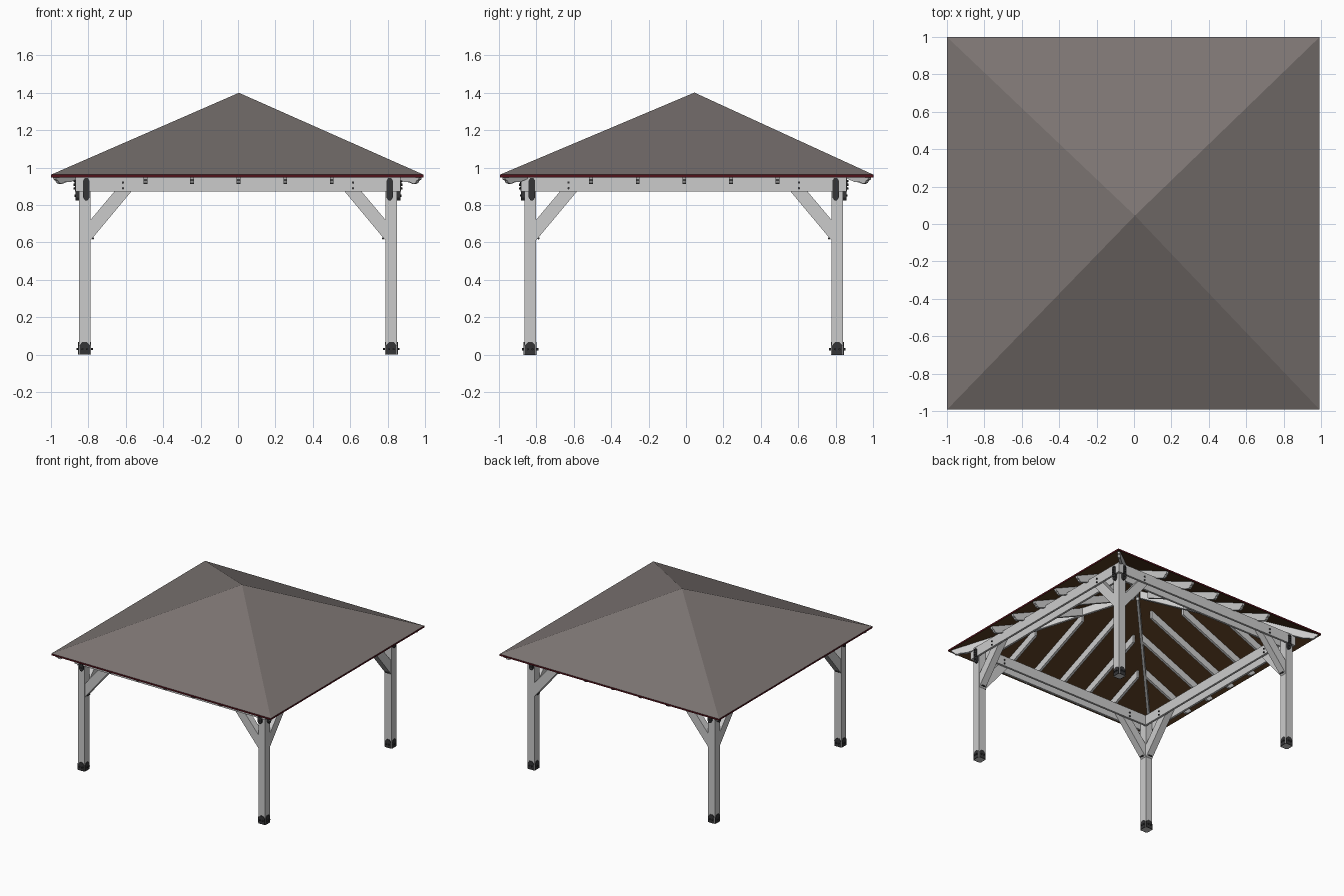
import bpy, bmesh, math
from mathutils import Matrix, Vector

if "Cube" in bpy.data.objects:
    bpy.data.objects.remove(bpy.data.objects["Cube"])

def material(name, rgb):
    m = bpy.data.materials.new(name)
    m.diffuse_color = (*rgb, 1)
    m.use_nodes = True
    m.node_tree.nodes["Principled BSDF"].inputs["Base Color"].default_value = m.diffuse_color
    return m

SHINGLE = material("shingle", (0.20, 0.175, 0.168))
WOOD = material("brown_boards", (0.09, 0.042, 0.015))
TRIM = material("dark_red_trim", (0.08, 0.006, 0.01))
STEEL = material("black_steel", (0.035, 0.035, 0.037))

def finish(name, bm, *mats):
    bmesh.ops.recalc_face_normals(bm, faces=bm.faces)
    me = bpy.data.meshes.new(name)
    bm.to_mesh(me)
    bm.free()
    for m in mats:
        me.materials.append(m)
    ob = bpy.data.objects.new(name, me)
    bpy.context.collection.objects.link(ob)
    return ob

def prism(bm, pts, y0, y1, M):
    """Outline in local x-z, extruded from y0 to y1."""
    f = bm.faces.new([bm.verts.new(M @ Vector((x, y0, z))) for x, z in pts])
    r = bmesh.ops.extrude_face_region(bm, geom=[f])
    vs = [g for g in r["geom"] if isinstance(g, bmesh.types.BMVert)]
    bmesh.ops.translate(bm, vec=M.to_3x3() @ Vector((0, y1 - y0, 0)), verts=vs)

def box(bm, x0, x1, y0, y1, z0, z1, M):
    prism(bm, [(x0, z0), (x1, z0), (x1, z1), (x0, z1)], y0, y1, M)

def bolt(bm, x, y, z, M, r=0.006, depth=0.012):
    bmesh.ops.create_cone(bm, cap_ends=True, segments=6, radius1=r, radius2=r, depth=depth,
                          matrix=M @ Matrix.Translation((x, y, z)) @ Matrix.Rotation(math.pi / 2, 4, 'X'))

CENTRE = Vector((0, -0.012, 0))
APEX = Vector((0.005, 0.045, 0))
X0, X1, Y0, Y1 = -1.0, 0.993, -0.993, 1.0
EAVE, RISE = 0.948, 0.437
# local frames of the four sides: -y points outward, x runs along the side
SIDES = [Matrix.Translation(CENTRE) @ Matrix.Rotation(k * math.pi / 2, 4, 'Z') for k in range(4)]
NAMES = ["front", "right", "back", "left"]

# Hipped roof: shingles on top, boards below, red edge
bm = bmesh.new()
corners = [(X0, Y0), (X1, Y0), (X1, Y1), (X0, Y1)]
low = [bm.verts.new((x, y, EAVE)) for x, y in corners]
top = [bm.verts.new((x, y, EAVE + 0.014)) for x, y in corners]
tip_low = bm.verts.new((APEX.x, APEX.y, EAVE + RISE))
tip_top = bm.verts.new((APEX.x, APEX.y, 1.4))
for i in range(4):
    j = (i + 1) % 4
    bm.faces.new((top[i], top[j], tip_top)).material_index = 0
    bm.faces.new((low[j], low[i], tip_low)).material_index = 1
    bm.faces.new((low[i], low[j], top[j], top[i])).material_index = 2
finish("hip_roof", bm, SHINGLE, WOOD, TRIM)

def rafter(bm, start, eave, ridge, M, half=0.01):
    """Sloping rafter with a shaped tail; local x is the distance outward."""
    def under(d):
        return EAVE + RISE * (eave - d) / (eave - ridge)
    tail = eave - 0.015
    prism(bm, [(start, under(start) - 0.002), (start, under(start) - 0.065),
               (eave - 0.13, under(eave - 0.13) - 0.065), (eave - 0.085, 0.922),
               (eave - 0.06, 0.913), (eave - 0.042, 0.918), (eave - 0.035, 0.93),
               (tail - 0.005, 0.936), (tail, under(tail) - 0.002)], -half, half, M)

eaves = [-Y0 + CENTRE.y, X1, Y1 - CENTRE.y, -X0]
shift = APEX - CENTRE
ridges = [-shift.y, shift.x, shift.y, -shift.x]

for k, M in enumerate(SIDES):
    side = NAMES[k]

    # Post
    bm = bmesh.new()
    box(bm, 0.789, 0.851, -0.851, -0.789, 0, 0.955, M)
    finish(side + "_post", bm)

    # Twin beams either side of the posts
    bm = bmesh.new()
    box(bm, -0.868, 0.851, -0.868, -0.851, 0.872, 0.955, M)
    box(bm, -0.789, 0.772, -0.789, -0.772, 0.872, 0.955, M)
    finish(side + "_beams", bm)

    # Diagonal braces
    bm = bmesh.new()
    for s in (-1, 1):
        prism(bm, [(s * x, z) for x, z in [(0.789, 0.61), (0.789, 0.72), (0.612, 0.93), (0.522, 0.93)]],
              -0.848, -0.792, M)
    finish(side + "_braces", bm)

    # Jack rafters, ending at the hips
    bm = bmesh.new()
    for n in range(-2, 3):
        u = n * 0.249 + 0.003
        start = abs(u) + 0.035 if n else 0.18
        F = M @ Matrix.Translation((u, 0, 0)) @ Matrix.Rotation(-math.pi / 2, 4, 'Z')
        rafter(bm, start, eaves[k], ridges[k], F)
    finish(side + "_rafters", bm)

    # Hip rafter under the roof corner
    bm = bmesh.new()
    d = Vector((*corners[k], 0)) - APEX
    F = Matrix.Translation(APEX) @ Matrix.Rotation(math.atan2(d.y, d.x), 4, 'Z')
    rafter(bm, 0.02, d.length - 0.01, 0, F)
    finish(side + "_hip_rafter", bm)

    # Steel plates at post foot and beam corner
    bm = bmesh.new()
    P = M @ Matrix.Translation((0.82, -0.82, 0))
    for q in range(4):
        Q = P @ Matrix.Rotation(q * math.pi / 2, 4, 'Z')
        prism(bm, [(-0.028, 0), (0.028, 0), (0.028, 0.05), (0.012, 0.068), (-0.012, 0.068), (-0.028, 0.05)],
              -0.035, -0.029, Q)
        bolt(bm, -0.012, -0.038, 0.03, Q)
        bolt(bm, 0.012, -0.038, 0.03, Q)
    for s in (-1, 1):
        T = M @ Matrix.Translation((s * 0.811, 0, 0))
        prism(bm, [(-0.017, 0.872), (0.017, 0.872), (0.017, 0.93), (0.008, 0.945), (-0.008, 0.945), (-0.017, 0.93)],
              -0.872, -0.866, T)
        prism(bm, [(-0.017, 0.872), (-0.017, 0.84), (-0.006, 0.824), (0.006, 0.824), (0.017, 0.84), (0.017, 0.872)],
              -0.868, -0.85, T)
        for z in (0.888, 0.908, 0.928):
            bolt(bm, 0, -0.874, z, T)
        bolt(bm, 0, -0.868, 0.85, T)
    finish(side + "_steel_plates", bm, STEEL)

    # Bolts fixing the braces
    bm = bmesh.new()
    for s in (-1, 1):
        for z in (0.89, 0.92):
            bolt(bm, s * 0.615, -0.869, z, M, 0.007)
            bolt(bm, s * 0.615, -0.771, z, M, 0.007)
        bolt(bm, s * 0.775, -0.82, 0.622, M @ Matrix.Identity(4), 0.006, 0.03)
    finish(side + "_brace_bolts", bm, STEEL)
